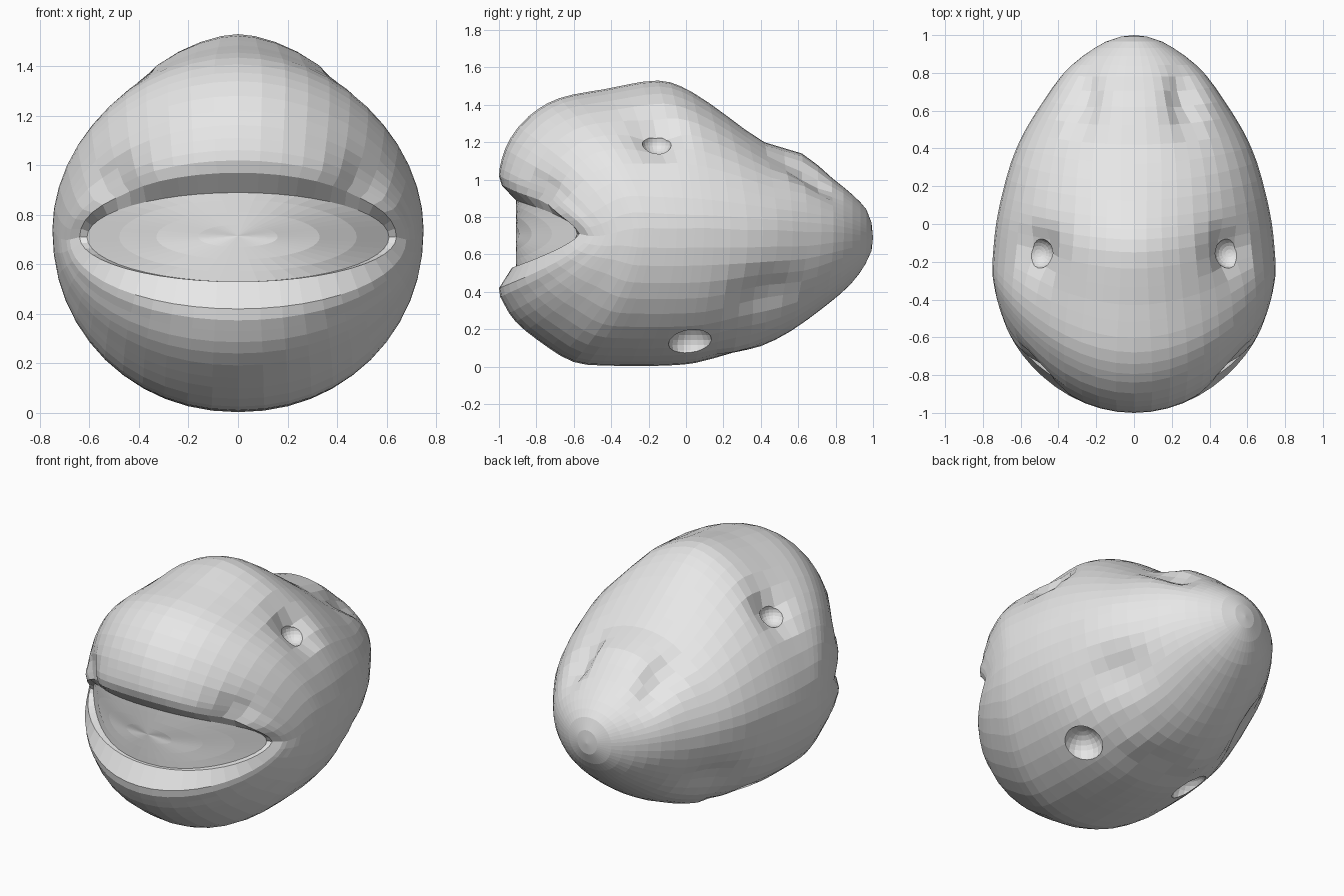
import bpy, bmesh, math
from mathutils import Vector

if "Cube" in bpy.data.objects:
    bpy.data.objects.remove(bpy.data.objects["Cube"])

SEG = 48

skin = bpy.data.materials.new("light grey")
skin.diffuse_color = (0.8, 0.8, 0.8, 1)
skin.use_nodes = True
skin.node_tree.nodes["Principled BSDF"].inputs["Base Color"].default_value = skin.diffuse_color

# Inner mouth wall: half width, side z, top z, bottom z (depth follows the curved wall)
WALL = [
    (0.16, 0.71, 0.76, 0.67),
    (0.33, 0.71, 0.81, 0.62),
    (0.48, 0.71, 0.86, 0.57),
    (0.61, 0.71, 0.89, 0.53),
]
# Rings from lips to tail: half width, side y, side z, top y, top z, bottom y, bottom z,
# roundness of the upper half (above 1 is more pointed)
BODY = [
    (0.64, -0.57, 0.71, -0.985, 0.97, -0.93, 0.53, 1.0),
    (0.68, -0.52, 0.70, -1.00, 1.02, -1.00, 0.42, 1.0),
    (0.705, -0.46, 0.70, -0.985, 1.11, -0.97, 0.33, 1.0),
    (0.725, -0.40, 0.71, -0.94, 1.22, -0.91, 0.24, 1.0),
    (0.74, -0.33, 0.73, -0.84, 1.34, -0.79, 0.14, 1.0),
    (0.75, -0.25, 0.74, -0.68, 1.435, -0.60, 0.025, 1.03),
    (0.745, -0.14, 0.74, -0.43, 1.485, -0.38, 0.005, 1.1),
    (0.73, 0.00, 0.74, -0.15, 1.53, -0.15, 0.005, 1.17),
    (0.70, 0.15, 0.74, 0.03, 1.47, 0.05, 0.02, 1.16),
    (0.65, 0.33, 0.73, 0.22, 1.34, 0.25, 0.075, 1.1),
    (0.58, 0.49, 0.73, 0.42, 1.20, 0.40, 0.11, 1.05),
    (0.48, 0.65, 0.72, 0.62, 1.14, 0.56, 0.19, 1.03),
    (0.38, 0.79, 0.72, 0.78, 1.01, 0.74, 0.32, 1.0),
    (0.27, 0.89, 0.71, 0.89, 0.92, 0.88, 0.44, 1.0),
    (0.15, 0.965, 0.70, 0.965, 0.84, 0.96, 0.55, 1.0),
    (0.07, 0.992, 0.70, 0.992, 0.77, 0.992, 0.62, 1.0),
]


def spline(a, b, c, d, t):
    """Smooth in-between ring."""
    return [0.5 * (2*q + (r-p)*t + (2*p-5*q+4*r-s)*t*t + (3*q-p-3*r+s)*t**3)
            for p, q, r, s in zip(a, b, c, d)]


def ring_points(ring, low, q):
    w, ys, zs, yt, zt, yb, zb, up = ring
    pts = []
    for i in range(SEG):
        a = 2 * math.pi * i / SEG
        s, c = math.sin(a), math.cos(a)
        e = up if c > 0 else low
        x = math.copysign(abs(s) ** e, s) * w
        f = abs(c) ** e
        yy, zz = (yt, zt) if c > 0 else (yb, zb)
        pts.append(Vector((x, ys + (yy - ys) * abs(c) ** q, zs + (zz - zs) * f)))
    return pts


def wall_points(w, zs, zt, zb):
    pts = ring_points((w, 0, zs, 0, zt, 0, zb, 1.0), 1.0, 1.0)
    for p in pts:
        p.y = -0.91 + 0.34 * (abs(p.x) / 0.62) ** 2.2
    return pts


# Soft dents and bumps, mirrored: centre, radii, push vector
DENTS = [
    ((0.50, -0.15, 1.24), (0.12, 0.12, 0.12), (-0.06, 0, -0.07)),      # eye hollow
    ((0.27, 0.64, 1.02), (0.08, 0.17, 0.14), (-0.04, -0.01, -0.06)),   # tail groove
    ((0.48, 0.42, 0.39), (0.16, 0.20, 0.13), (-0.05, -0.02, 0.03)),    # belly hollow
    ((0.22, 0.28, 0.11), (0.09, 0.09, 0.10), (0.01, 0, -0.025)),       # belly bump
    ((0.50, -0.78, 0.92), (0.12, 0.16, 0.10), (-0.02, 0.05, 0.0)),     # lip hollow
]


def sculpt(v):
    out = v.copy()
    for c, r, d in DENTS:
        k = sum(((abs(v.x) if j == 0 else v[j]) - c[j]) ** 2 / r[j] ** 2 for j in range(3))
        g = math.exp(-k)
        out += Vector((math.copysign(d[0] * g, v.x * d[0]) if abs(v.x) > 0.02 else 0,
                       d[1] * g, d[2] * g))
    return out


# Assemble the ring list with extra rings along the body
rings = [wall_points(*r) for r in WALL]
n = len(BODY)
for i, r in enumerate(BODY):
    low = 1 - 0.04 * min(1, i / 5)
    q = 1.4 + 0.3 * min(1, i / 5)
    rings.append(ring_points(r, low, q))
    if 1 <= i < n - 2:
        for t in ((1/3, 2/3) if 4 <= i <= 7 else (0.5,)):
            mid = spline(BODY[i-1], r, BODY[i+1], BODY[i+2], t)
            rings.append(ring_points(mid, low, q))

# Head skin
bm = bmesh.new()
inner = len(WALL)
loops = [[bm.verts.new(p if k < inner else sculpt(p)) for p in ring]
         for k, ring in enumerate(rings)]
for a, b in zip(loops, loops[1:]):
    for i in range(SEG):
        j = (i + 1) % SEG
        bm.faces.new((a[i], a[j], b[j], b[i]))
for loop, tip in ((loops[0], (0, -0.91, 0.715)), (loops[-1], (0, 1.0, 0.69))):
    v = bm.verts.new(tip)
    for i in range(SEG):
        bm.faces.new((v, loop[i], loop[(i + 1) % SEG]))
bmesh.ops.recalc_face_normals(bm, faces=bm.faces)
mesh = bpy.data.meshes.new("head")
bm.to_mesh(mesh)
bm.free()
head = bpy.data.objects.new("head", mesh)
bpy.context.collection.objects.link(head)
mesh.materials.append(skin)


def socket(name, loc, radii):
    """Carve a round pit on the head."""
    bpy.ops.mesh.primitive_uv_sphere_add(segments=20, ring_count=12, location=loc)
    cut = bpy.context.object
    cut.name = name
    cut.scale = radii
    cut.data.materials.append(skin)
    cut.hide_render = True
    mod = head.modifiers.new(name, 'BOOLEAN')
    mod.operation = 'DIFFERENCE'
    mod.solver = 'EXACT'
    mod.object = cut
    bpy.context.view_layer.update()
    bpy.context.view_layer.objects.active = head
    bpy.ops.object.modifier_apply(modifier=name)
    bpy.data.objects.remove(cut)


# Eye sockets and fin sockets
for side in (-1, 1):
    socket("eye_socket", (side * 0.505, -0.155, 1.20), (0.08, 0.08, 0.07))
    socket("fin_socket", (side * 0.41, 0.025, 0.115), (0.12, 0.12, 0.11))
